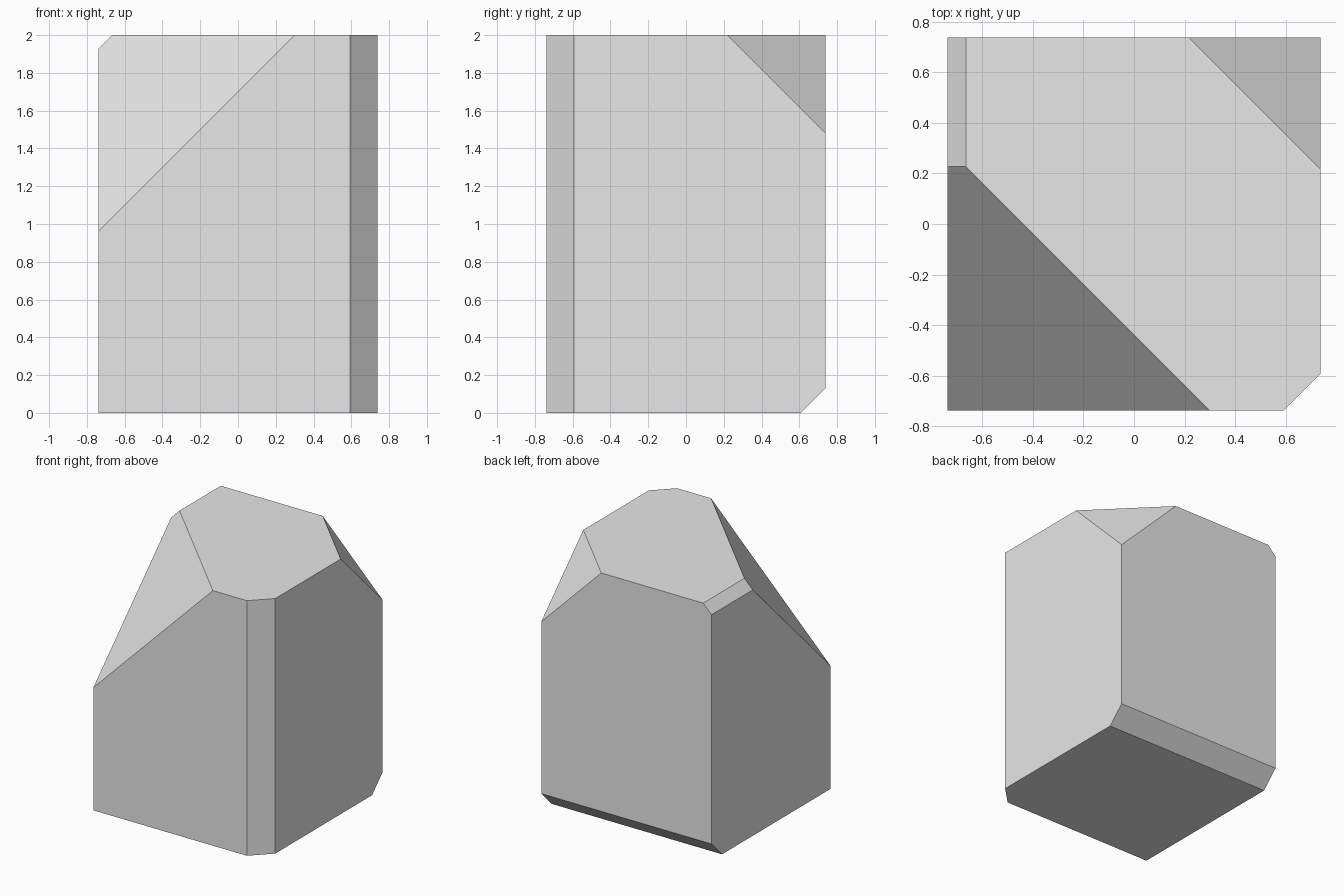
import bpy, bmesh
from mathutils import Vector

cube = bpy.data.objects.get("Cube")
if cube:
    bpy.data.objects.remove(cube, do_unlink=True)

HALF, HEIGHT = 0.738, 2.0

# Plain grey material
grey = bpy.data.materials.new("light_grey")
grey.use_nodes = True
colour = (0.8, 0.8, 0.8, 1)
grey.diffuse_color = colour
grey.node_tree.nodes["Principled BSDF"].inputs["Base Color"].default_value = colour

# Upright block standing on the ground
bm = bmesh.new()
bmesh.ops.create_cube(bm, size=1)
bmesh.ops.scale(bm, vec=(2 * HALF, 2 * HALF, HEIGHT), verts=bm.verts)
bmesh.ops.translate(bm, vec=(0, 0, HEIGHT / 2), verts=bm.verts)


def slice_off(direction, depth):
    """Cut an edge or corner evenly, depth measured along each box edge."""
    d = Vector(direction)
    corner = Vector((d.x * HALF, d.y * HALF, HEIGHT / 2 * (1 + d.z)))
    axis = next(i for i in range(3) if d[i])
    corner[axis] -= d[axis] * depth
    bmesh.ops.bisect_plane(bm, geom=bm.verts[:] + bm.edges[:] + bm.faces[:],
                           plane_co=corner, plane_no=d.normalized(),
                           clear_outer=True)
    rim = [e for e in bm.edges if e.is_boundary]
    bmesh.ops.contextual_create(bm, geom=rim)


slice_off((-1, -1, 1), 1.037)   # large front corner facet
slice_off((1, 1, 1), 0.52)      # small back corner facet
slice_off((1, -1, 0), 0.145)    # upright front edge
slice_off((-1, 0, 1), 0.072)    # top side edge
slice_off((0, 1, -1), 0.131)    # bottom back edge

bmesh.ops.recalc_face_normals(bm, faces=bm.faces)
mesh = bpy.data.meshes.new("faceted_block")
bm.to_mesh(mesh)
bm.free()
mesh.materials.append(grey)
block = bpy.data.objects.new("faceted_block", mesh)
bpy.context.collection.objects.link(block)
